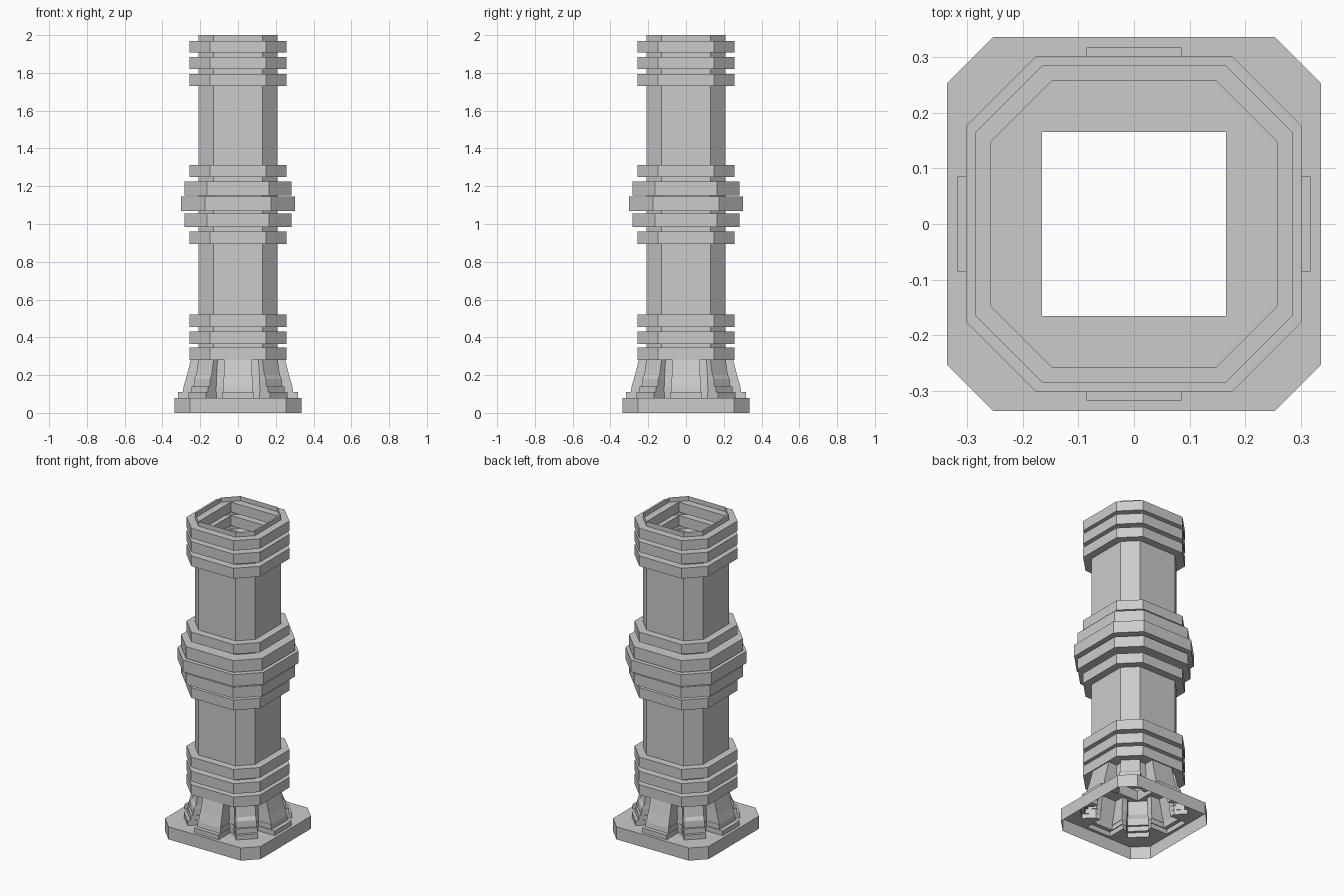
import bpy, bmesh
from math import pi, sqrt
from mathutils import Matrix

if "Cube" in bpy.data.objects:
    bpy.data.objects.remove(bpy.data.objects["Cube"])


def loft(name, loops, closed=False):
    """Skin matching loops of points into one flat-shaded mesh."""
    bm = bmesh.new()
    rows = [[bm.verts.new(p) for p in loop] for loop in loops]
    pairs = list(zip(rows, rows[1:]))
    if closed:
        pairs.append((rows[-1], rows[0]))
    for a, b in pairs:
        n = len(a)
        for i in range(n):
            j = (i + 1) % n
            bm.faces.new((a[i], a[j], b[j], b[i]))
    bmesh.ops.remove_doubles(bm, verts=bm.verts, dist=1e-5)
    mesh = bpy.data.meshes.new(name)
    bm.to_mesh(mesh)
    bm.free()
    obj = bpy.data.objects.new(name, mesh)
    bpy.context.collection.objects.link(obj)
    return obj


def octagon(r, f, z):
    """Chamfered square: half width r, half flat length f."""
    pts = []
    for k in range(4):
        m = Matrix.Rotation(k * pi / 2, 3, 'Z')
        pts += [m @ Matrix.Translation((0, 0, 0)).to_3x3() @ v for v in
                (Matrix.Identity(3).col[0] * r - Matrix.Identity(3).col[1] * f,
                 Matrix.Identity(3).col[0] * r + Matrix.Identity(3).col[1] * f)]
    for p in pts:
        p.z = z
    return pts


def lobed(z, rc, rl, w, dc, dp, v):
    """Outline with four face legs (rl, w) and four corner piers (dp, v)."""
    pts = []
    for k in range(4):
        for turn, prof in ((0, ((rc, -w), (rl, -w), (rl, w), (rc, w))),
                           (pi / 4, ((dc, -v), (dp, -v), (dp, v), (dc, v)))):
            m = Matrix.Rotation(k * pi / 2 + turn, 4, 'Z') @ Matrix.Translation((0, 0, z))
            pts += [(m @ Matrix.Translation((x, y, 0))).translation for x, y in prof]
    return pts


# Base plate and flared foot, hollow underneath
R, F = 0.335, 0.253
D, V = (R + F) / sqrt(2), (R - F) / sqrt(2)
foot = [
    (0.00, R, R, 0.085, D, D, V),
    (0.08, R, R, 0.085, D, D, V),
    (0.08, 0.20, 0.317, 0.085, 0.225, 0.305, 0.064),
    (0.11, 0.20, 0.317, 0.085, 0.225, 0.305, 0.064),
    (0.11, 0.20, 0.292, 0.080, 0.225, 0.287, 0.062),
    (0.14, 0.20, 0.288, 0.080, 0.225, 0.285, 0.062),
    (0.14, 0.20, 0.288, 0.078, 0.222, 0.272, 0.060),
    (0.18, 0.195, 0.276, 0.076, 0.220, 0.268, 0.060),
    (0.20, 0.195, 0.270, 0.075, 0.218, 0.255, 0.058),
    (0.28, 0.19, 0.250, 0.072, 0.210, 0.240, 0.057),
]
loft("base_foot", [lobed(*row) for row in foot])

# Thin open tube of the column
loft("column_shaft", [octagon(0.21, 0.13, 0.28), octagon(0.21, 0.13, 2.0)])

# Collar rings with a square bore: z bottom, z top, half width, half flat
S, M, L = (0.257, 0.148), (0.284, 0.165), (0.301, 0.176)
rings = [(0.28, 0.345, S), (0.365, 0.43, S), (0.455, 0.52, S),
         (0.895, 0.96, S), (0.985, 1.055, M), (1.07, 1.145, L),
         (1.15, 1.225, M), (1.25, 1.312, S),
         (1.73, 1.795, S), (1.82, 1.885, S), (1.907, 1.97, S)]
BORE = 0.165
for i, (z0, z1, (r, f)) in enumerate(rings):
    loft(f"collar_ring_{i + 1}",
         [octagon(r, f, z0), octagon(r, f, z1),
          octagon(BORE, BORE, z1), octagon(BORE, BORE, z0)], closed=True)
